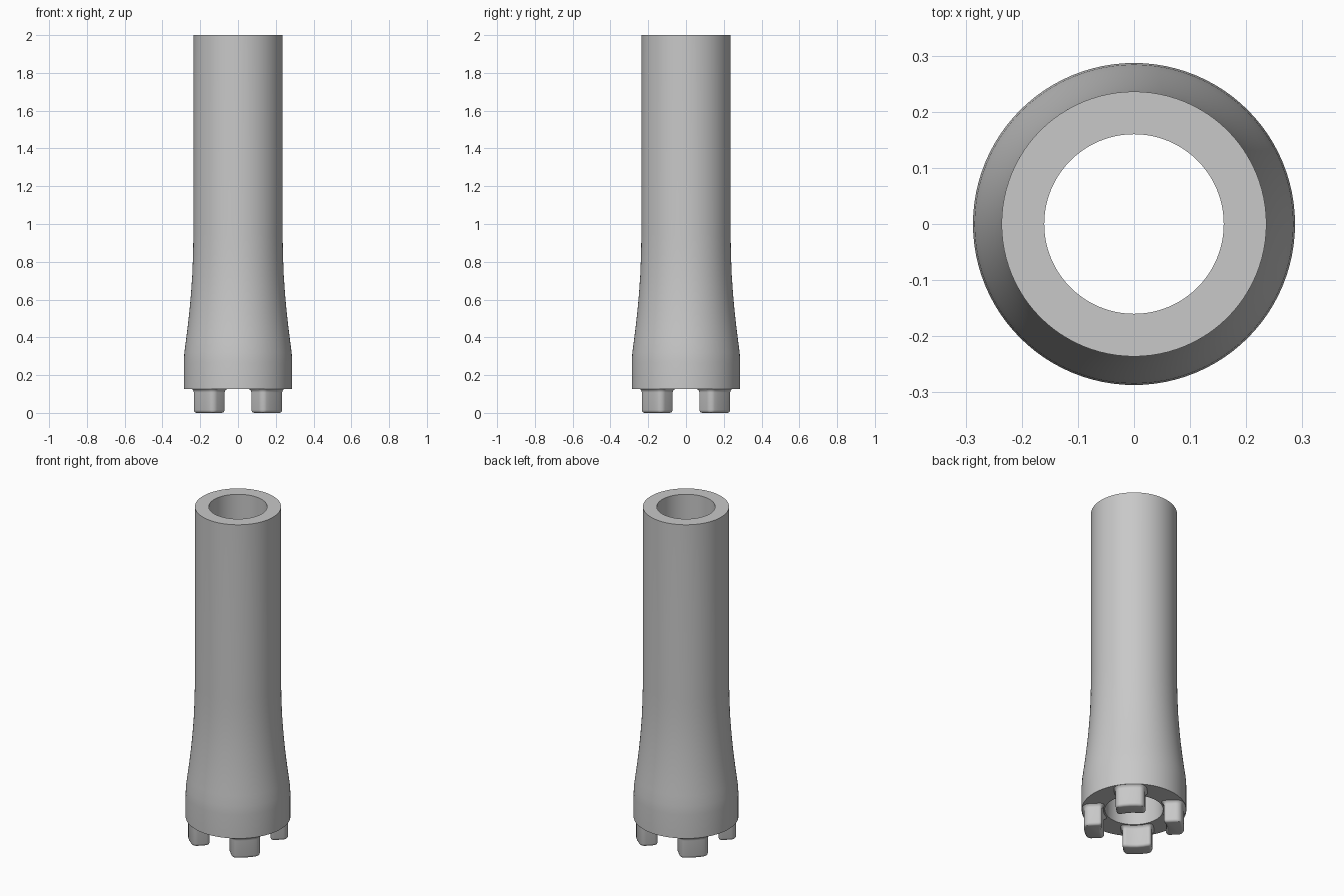
import bpy, bmesh, math

if "Cube" in bpy.data.objects:
    bpy.data.objects.remove(bpy.data.objects["Cube"])

grey = bpy.data.materials.new("plain grey")
grey.use_nodes = True
grey.diffuse_color = (0.58, 0.58, 0.58, 1)
grey.node_tree.nodes["Principled BSDF"].inputs["Base Color"].default_value = grey.diffuse_color


def finish(bm, name):
    """Turn a bmesh into a smooth shaded object."""
    bmesh.ops.remove_doubles(bm, verts=bm.verts, dist=1e-5)
    bmesh.ops.recalc_face_normals(bm, faces=bm.faces)
    mesh = bpy.data.meshes.new(name)
    bm.to_mesh(mesh)
    bm.free()
    mesh.materials.append(grey)
    obj = bpy.data.objects.new(name, mesh)
    bpy.context.collection.objects.link(obj)
    bpy.ops.object.select_all(action='DESELECT')
    obj.select_set(True)
    bpy.context.view_layer.objects.active = obj
    bpy.ops.object.shade_smooth_by_angle(angle=math.radians(35))
    return obj


def bridge(bm, loop_a, loop_b):
    """Join two closed rings of equal length with quads."""
    n = len(loop_a)
    for i in range(n):
        j = (i + 1) % n
        bm.faces.new((loop_a[i], loop_a[j], loop_b[j], loop_b[i]))


# Flared tube with a straight bore
BASE, TOP, BORE = 0.127, 2.0, 0.16
profile = [(BORE, BASE), (0.287, BASE), (0.287, 0.27), (0.284, 0.32),
           (0.276, 0.38), (0.266, 0.46), (0.257, 0.54), (0.249, 0.63),
           (0.242, 0.73), (0.238, 0.84), (0.236, 0.95), (0.236, TOP), (BORE, TOP)]
SIDES = 96
bm = bmesh.new()
rings = []
for r, z in profile:
    angles = [math.tau * i / SIDES for i in range(SIDES)]
    rings.append([bm.verts.new((r * math.cos(a), r * math.sin(a), z)) for a in angles])
for k, ring in enumerate(rings):
    bridge(bm, ring, rings[(k + 1) % len(rings)])
finish(bm, "flared_tube")


# Rounded drive lugs under the tube
def lug_ring(bm, grow, z, turn):
    """Rounded rectangle bent to follow the tube, enlarged by grow."""
    inner, outer, half, corner, steps = 0.18, 0.275, 0.08, 0.025, 6
    ring = []
    centres = [(outer - corner, half - corner), (inner + corner, half - corner),
               (inner + corner, corner - half), (outer - corner, corner - half)]
    for q, (cr, ct) in enumerate(centres):
        for s in range(steps + 1):
            a = math.pi / 2 * (q + s / steps)
            r = cr + (corner + grow) * math.cos(a)
            t = ct + (corner + grow) * math.sin(a)
            r = math.sqrt(r * r - t * t)
            ring.append(bm.verts.new((r * math.cos(turn) - t * math.sin(turn),
                                      r * math.sin(turn) + t * math.cos(turn), z)))
        # middle points keep the long inner and outer sides curved
        if q in (1, 3):
            side = inner - grow if q == 1 else outer + grow
            sign = 1 if q == 1 else -1
            for t in (0.035, 0, -0.035):
                t *= sign
                r = math.sqrt(side * side - t * t)
                ring.append(bm.verts.new((r * math.cos(turn) - t * math.sin(turn),
                                          r * math.sin(turn) + t * math.cos(turn), z)))
    return ring


# Filleted root, straight sides, rounded tip
section = [(0.011, BASE + 0.002), (0.011, BASE), (0.005, 0.121), (0.001, 0.115),
           (0, 0.108), (0, 0.015), (-0.002, 0.008), (-0.007, 0.002), (-0.014, 0)]
for k in range(4):
    turn = math.pi / 4 + k * math.pi / 2
    bm = bmesh.new()
    rings = [lug_ring(bm, grow, z, turn) for grow, z in section]
    for a, b in zip(rings, rings[1:]):
        bridge(bm, a, b)
    bm.faces.new(rings[0])
    bm.faces.new(rings[-1])
    finish(bm, "drive_lug_" + ("back_left", "back_right", "front_right", "front_left")[k])
